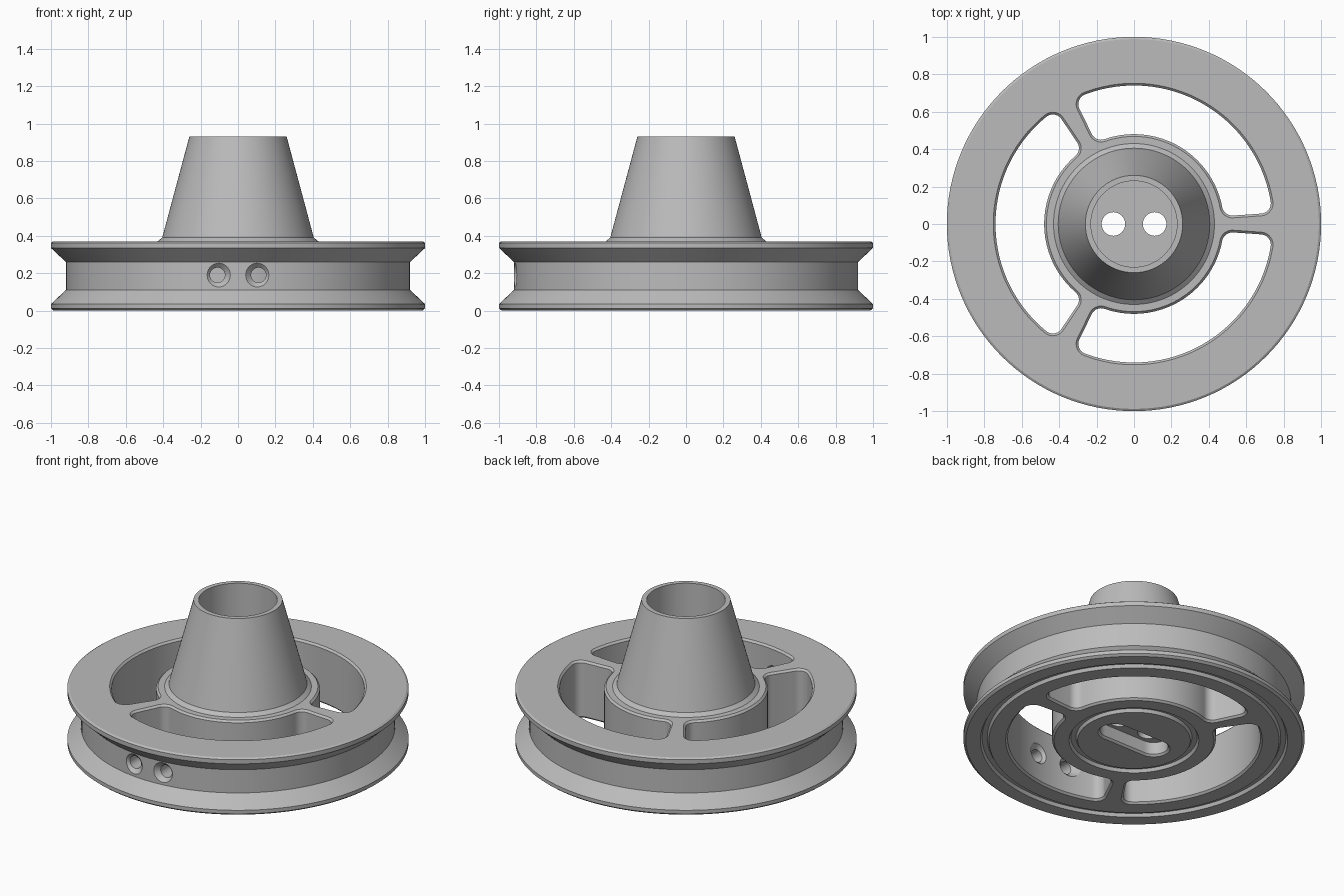
import bpy, bmesh, math

cube = bpy.data.objects.get("Cube")
if cube:
    bpy.data.objects.remove(cube)

HEIGHT = 0.37
CHAMFER = 0.012


def polar(radius, degrees):
    a = math.radians(degrees)
    return radius * complex(math.cos(a), math.sin(a))


def arc(centre, radius, start, end, steps):
    return [centre + polar(radius, start + (end - start) * i / steps) for i in range(steps + 1)]


def circle(radius, steps, centre=0):
    return arc(centre, radius, 0, 360, steps)[:-1]


def loft(name, rings, upright=True):
    """Closed solid through (outline, height) rings; upright=False lofts along y."""
    bm = bmesh.new()
    loops = []
    for outline, h in rings:
        loops.append([bm.verts.new((p.real, p.imag, h) if upright else (p.real, h, p.imag))
                      for p in outline])
    for low, high in zip(loops, loops[1:]):
        for i in range(len(low)):
            j = (i + 1) % len(low)
            bm.faces.new((low[i], low[j], high[j], high[i]))
    bm.faces.new(loops[0][::-1])
    bm.faces.new(loops[-1])
    bmesh.ops.recalc_face_normals(bm, faces=bm.faces)
    mesh = bpy.data.meshes.new(name)
    bm.to_mesh(mesh)
    bm.free()
    obj = bpy.data.objects.new(name, mesh)
    bpy.context.collection.objects.link(obj)
    return obj


def window_outline(turn, grow):
    """Rounded opening between two spokes, grown outward by an offset."""
    inner, outer, fillet, half, taper = 0.48, 0.74, 0.055, 0.008, 4
    d = half + fillet
    a_in = math.degrees(math.asin(d / (inner + fillet)))
    a_out = math.degrees(math.asin(d / (outer - fillet)))
    mid = 60 - taper
    pts = arc(0, inner - grow, mid, a_in, 24)
    pts += arc(polar(inner + fillet, a_in), fillet + grow, 180 + a_in, 270, 8)[1:]
    pts += arc(polar(outer - fillet, a_out), fillet + grow, 270, 360 + a_out, 10)
    pts += arc(0, outer + grow, a_out, mid, 32)[1:]
    pts = [p * polar(1, taper) for p in pts]
    pts += [p.conjugate() * polar(1, 120) for p in pts[-2:0:-1]]
    return [p * polar(1, turn) for p in pts]


def slot_outline(grow):
    r, d = 0.085 + grow, 0.15
    return arc(d, r, -90, 90, 16) + arc(-d, r, 90, 270, 16)


# Turned body: grooved rim, web, hub and hollow cone
profile = [
    (0.33, 0), (0.34, 0.02), (0.37, 0.02), (0.38, 0),
    (0.85, 0), (0.86, 0.02), (0.89, 0.02), (0.90, 0),
    (0.985, 0), (1, 0.012), (1, 0.035), (0.92, 0.11), (0.92, 0.26),
    (1, 0.335), (1, 0.362), (0.988, HEIGHT), (0.43, HEIGHT),
    (0.405, 0.39), (0.26, 0.93), (0.23, 0.93), (0.23, 0.19),
]
body = loft("pulley_wheel", [(circle(r, 128), z) for r, z in profile])

# Three chamfered windows leave three spokes
cutters = []
for turn in (0, 120, 240):
    levels = [(2 * CHAMFER, -CHAMFER), (0, CHAMFER),
              (0, HEIGHT - CHAMFER), (2 * CHAMFER, HEIGHT + CHAMFER)]
    cutters.append(loft("window_cutter", [(window_outline(turn, g), z) for g, z in levels]))

# Slot pocket under the hub
cutters.append(loft("slot_cutter", [(slot_outline(g), z) for g, z in
                                    ((0.024, -0.012), (0, 0.012), (0, 0.09))]))

# Paired holes through the hub floor and, countersunk, through the rim
for x in (-0.11, 0.11):
    cutters.append(loft("hub_hole_cutter", [(circle(0.063, 32, x), z) for z in (0.05, 0.25)]))
    sink = [(0.10, -0.95), (0.04, -0.89), (0.04, -0.755), (0.10, -0.695)]
    cutters.append(loft("rim_hole_cutter",
                        [(circle(r, 32, complex(x, 0.19)), y) for r, y in sink], upright=False))

# Cut all openings
bpy.context.view_layer.objects.active = body
for cutter in cutters:
    cutter.hide_render = True
    mod = body.modifiers.new("opening", 'BOOLEAN')
    mod.operation = 'DIFFERENCE'
    mod.solver = 'EXACT'
    mod.object = cutter
    bpy.ops.object.modifier_apply(modifier=mod.name)
    bpy.data.objects.remove(cutter)

# Plain grey finish
grey = bpy.data.materials.new("plain_grey")
grey.use_nodes = True
colour = (0.5, 0.5, 0.5, 1)
grey.diffuse_color = colour
grey.node_tree.nodes["Principled BSDF"].inputs["Base Color"].default_value = colour
body.data.materials.clear()
body.data.materials.append(grey)

for obj in bpy.context.selected_objects:
    obj.select_set(False)
body.select_set(True)
bpy.ops.object.shade_smooth_by_angle(angle=math.radians(25))
